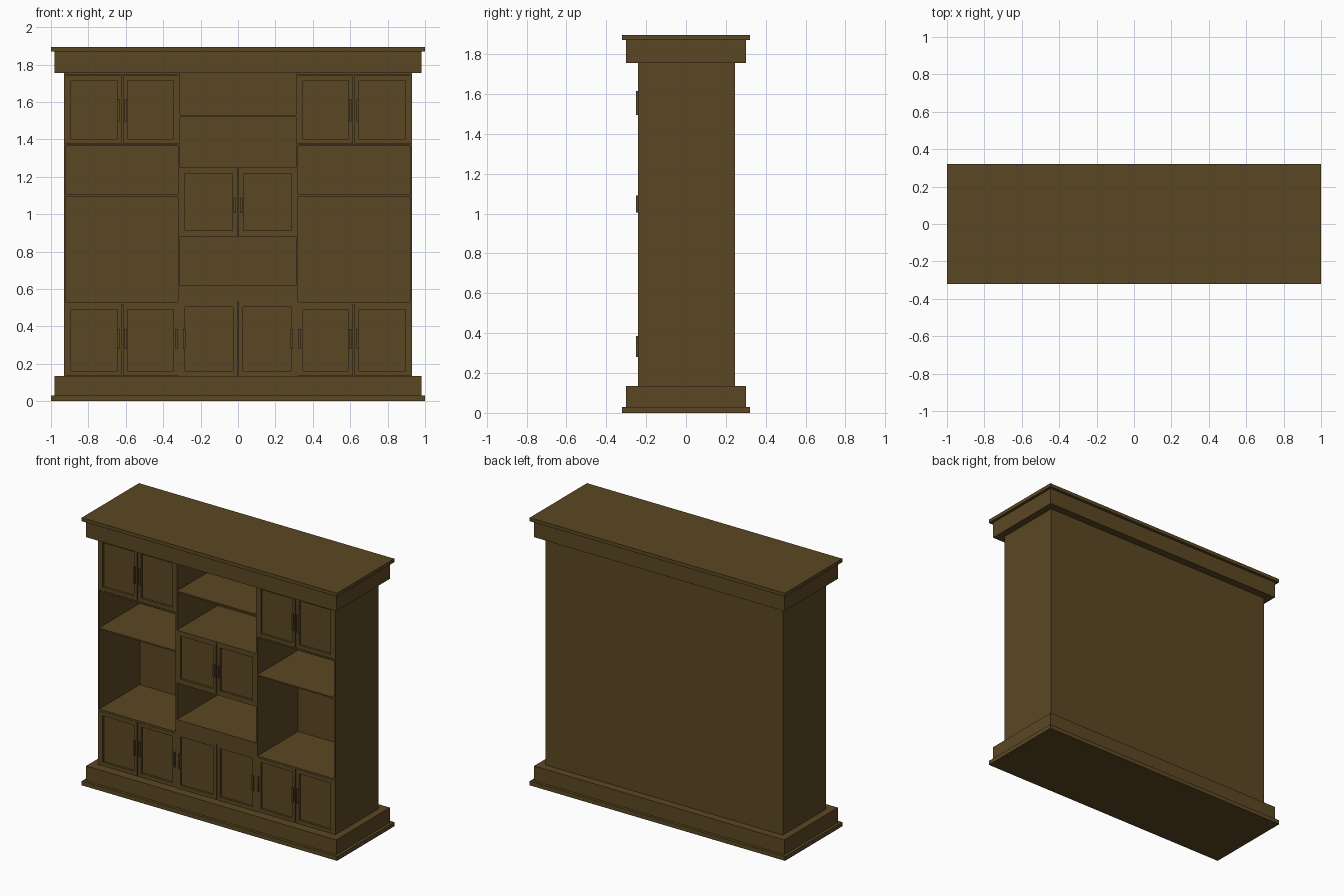
import bpy, bmesh
from mathutils import Vector

if "Cube" in bpy.data.objects:
    bpy.data.objects.remove(bpy.data.objects["Cube"])

wood = bpy.data.materials.new("dark_oak_wood")
wood.diffuse_color = (0.105, 0.064, 0.0175, 1)
wood.use_nodes = True
wood.node_tree.nodes["Principled BSDF"].inputs["Base Color"].default_value = wood.diffuse_color

FRONT, BACK = -0.24, 0.215


def finish(name, bm):
    mesh = bpy.data.meshes.new(name)
    bm.to_mesh(mesh)
    bm.free()
    mesh.materials.append(wood)
    obj = bpy.data.objects.new(name, mesh)
    bpy.context.collection.objects.link(obj)
    return obj


def box_bm(x, y, z):
    bm = bmesh.new()
    bmesh.ops.create_cube(bm, size=1)
    for v in bm.verts:
        v.co = Vector([(r[0] + r[1]) / 2 + c * (r[1] - r[0]) for r, c in zip((x, y, z), v.co)])
    return bm


def box(name, x, y, z):
    return finish(name, box_bm(x, y, z))


def door(name, x, z, frame=0.036, depth=0.015):
    """Door leaf with a sunken centre panel on the front."""
    bm = box_bm(x, (FRONT, FRONT + 0.03), z)
    bm.normal_update()
    front = min(bm.faces, key=lambda f: f.normal.y)
    bmesh.ops.inset_region(bm, faces=[front], thickness=frame)
    inner = bmesh.ops.extrude_discrete_faces(bm, faces=[front])["faces"]
    for v in inner[0].verts:
        v.co.y += depth
    return finish(name, bm)


def handle(name, x, z):
    return box(name, (x - 0.006, x + 0.006), (FRONT - 0.01, FRONT + 0.002), z)


# Plinth and crown
box("plinth_slab", (-1, 1), (-0.32, 0.32), (0, 0.03))
box("plinth_block", (-0.98, 0.98), (-0.30, 0.30), (0.03, 0.135))
box("crown_block", (-0.98, 0.98), (-0.30, 0.30), (1.755, 1.87))
box("crown_slab", (-1, 1), (-0.32, 0.32), (1.87, 1.895))

# Back panel
box("back_panel", (-0.93, 0.93), (BACK, 0.245), (0.135, 1.755))

# Mirrored side columns
for side, s in (("left", -1), ("right", 1)):
    def span(a, b):
        return tuple(sorted((s * a, s * b)))

    box(side + "_side_panel", span(0.92, 0.93), (FRONT, BACK), (0.135, 1.755))
    box(side + "_divider", span(0.31, 0.32), (FRONT, BACK), (0.135, 1.755))
    for part, z in (("counter_shelf", (0.518, 0.53)), ("middle_shelf", (1.095, 1.105)),
                    ("upper_shelf", (1.365, 1.375)), ("top_board", (1.743, 1.755))):
        box(side + "_" + part, span(0.32, 0.92), (FRONT, BACK), z)

    # Doors above and below the open shelves
    for level, z in (("upper", (1.377, 1.741)), ("lower", (0.137, 0.517))):
        door(f"{side}_{level}_outer_door", span(0.622, 0.919), z)
        door(f"{side}_{level}_inner_door", span(0.321, 0.616), z)
    door(side + "_centre_lower_door", span(0.002, 0.309), (0.135, 0.53))
    door(side + "_centre_middle_door", span(0.003, 0.309), (0.887, 1.243))

    # Handles
    for x in (0.60, 0.64):
        handle(side + "_upper_handle", s * x, (1.495, 1.615))
        handle(side + "_lower_handle", s * x, (0.28, 0.385))
    for x in (0.288, 0.328):
        handle(side + "_centre_lower_handle", s * x, (0.28, 0.385))
    handle(side + "_centre_middle_handle", s * 0.018, (1.005, 1.09))

# Centre column shelves
for name, z in (("centre_upper_shelf", (1.52, 1.53)), ("centre_door_top", (1.243, 1.253)),
                ("centre_door_bottom", (0.877, 0.887)), ("centre_counter_rail", (0.53, 0.62))):
    box(name, (-0.31, 0.31), (FRONT, BACK), z)
